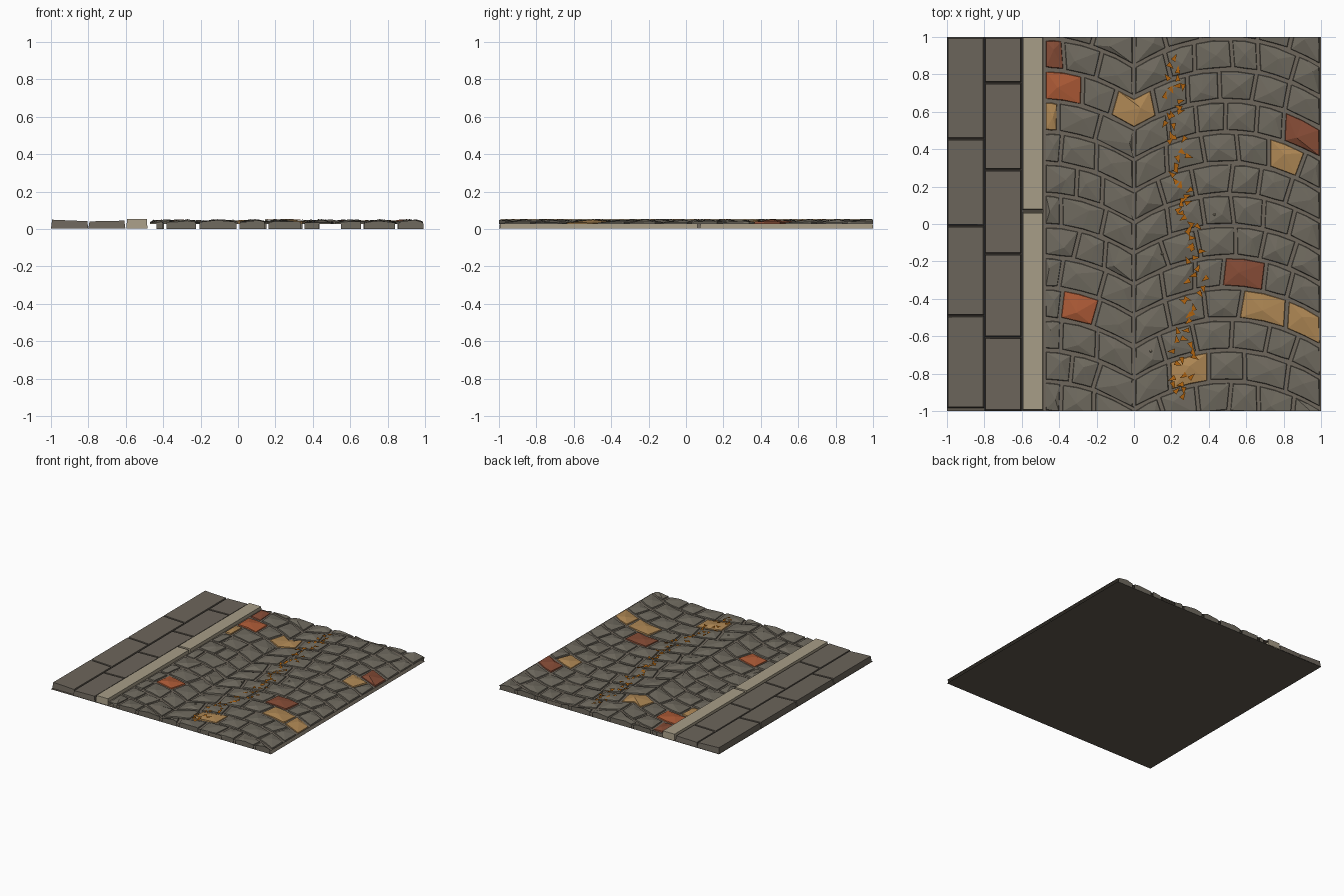
import bpy, bmesh, math, random
from mathutils import Vector

if "Cube" in bpy.data.objects:
    bpy.data.objects.remove(bpy.data.objects["Cube"])

random.seed(7)


def mat(name, r, g, b):
    lin = [((c / 255 + 0.055) / 1.055) ** 2.4 for c in (r, g, b)]
    m = bpy.data.materials.new(name)
    m.diffuse_color = (*lin, 1)
    m.use_nodes = True
    m.node_tree.nodes["Principled BSDF"].inputs["Base Color"].default_value = m.diffuse_color
    return m


BASE = mat("dark base", 95, 88, 78)
SLAB = mat("pavement grey", 108, 101, 91)
CURB = mat("curb stone", 167, 157, 135)
GROUT = mat("grout", 111, 103, 92)
STONE = mat("cobble grey", 111, 106, 95)
RED = mat("brick red", 172, 90, 54)
DRED = mat("dark brick", 134, 76, 54)
GOLD = mat("sandstone", 174, 135, 84)
LEAF = mat("dry leaf", 176, 100, 16)


def finish(bm, name, mats):
    me = bpy.data.meshes.new(name)
    bm.to_mesh(me)
    bm.free()
    for m in mats:
        me.materials.append(m)
    ob = bpy.data.objects.new(name, me)
    bpy.context.collection.objects.link(ob)
    return ob


def block(bm, x0, x1, y0, y1, za, zb, inset):
    """Bevelled block on the base, top height za at x0 and zb at x1, open below."""
    i = inset
    lo = [bm.verts.new(p) for p in ((x0, y0, 0.002), (x1, y0, 0.002), (x1, y1, 0.002), (x0, y1, 0.002))]
    hi = [bm.verts.new(p) for p in ((x0 + i, y0 + i, za), (x1 - i, y0 + i, zb),
                                    (x1 - i, y1 - i, zb), (x0 + i, y1 - i, za))]
    bm.faces.new(hi)
    for k in range(4):
        n = (k + 1) % 4
        bm.faces.new((lo[k], lo[n], hi[n], hi[k]))


# base sheet, seen from below and in the paving joints
bm = bmesh.new()
bm.faces.new([bm.verts.new(p) for p in ((-1, -1, 0), (-1, 1, 0), (1, 1, 0), (1, -1, 0))])
finish(bm, "base", [BASE])

# two columns of pavement slabs
bm = bmesh.new()
for x0, x1, za, zb, seams in (
        (-1, -0.8, 0.05, 0.042, (-1, -0.985, -0.49, -0.01, 0.455, 1)),
        (-0.8, -0.602, 0.041, 0.045, (-1, -0.605, -0.16, 0.29, 0.755, 1))):
    for y0, y1 in zip(seams, seams[1:]):
        if y1 - y0 > 0.05:
            block(bm, x0, x1, y0 + 0.001, y1 - 0.001, za, zb, 0.006)
finish(bm, "pavement_slabs", [SLAB])

# curb stones
bm = bmesh.new()
for y0, y1 in ((-0.995, 0.063), (0.075, 1)):
    block(bm, -0.597, -0.484, y0, y1, 0.055, 0.055, 0.004)
finish(bm, "curb", [CURB])

# grout sheet under the cobbles
ZG = 0.029
bm = bmesh.new()
bm.faces.new([bm.verts.new(p) for p in ((-0.486, -1, ZG), (1, -1, ZG), (1, 1, ZG), (-0.486, 1, ZG))])
finish(bm, "grout_bed", [GROUT])


# cobbles: arched rows, crests at x = -0.5 and 0.5, valley at x = 0
def arch(k, x):
    u = (abs(x) - 0.5) / 0.5
    return 0.01 + k / 6 + 0.15 * (1 - u * u)


COLOURS = [STONE, RED, DRED, GOLD]
SPECIAL = {  # row: (x from, x to, colour index)
    4: [(-0.48, -0.375, 2)], 3: [(-0.48, -0.275, 1), (-0.11, 0.11, 3)],
    2: [(-0.48, -0.405, 3), (0.8, 1, 2)], 1: [(0.72, 0.895, 3)],
    -3: [(0.475, 0.7, 2)],
    -4: [(-0.39, -0.2, 1), (0.57, 0.815, 3), (0.815, 1, 3)],
    -6: [(0.19, 0.4, 3)]}


def split(a, b):
    """Random stone widths filling the stretch a to b."""
    n = max(1, round((b - a) / 0.175))
    w = [random.uniform(0.8, 1.2) for _ in range(n)]
    out, x = [], a
    for v in w:
        out.append((x, x + (b - a) * v / sum(w), 0))
        x = out[-1][1]
    return out


def row_stones(k):
    spec = SPECIAL.get(k, [])
    cuts = sorted({-0.48, 0.0, 1.0} | {e for s in spec for e in s[:2]})
    if any(s[0] < 0 < s[1] for s in spec):
        cuts.remove(0.0)
    # a short first stone shifts the joints in every other row
    if k % 2 and not any(s[0] < -0.3 for s in spec):
        cuts.insert(1, -0.39)
    stones = []
    for a, b in zip(cuts, cuts[1:]):
        hit = [s for s in spec if abs(s[0] - a) < 1e-6]
        stones += hit if hit else split(a, b)
    return stones


def cobble(bm, k, x0, x1, col, leans):
    g = 0.009
    xm = 0.0 if x0 < 0 < x1 else (x0 + x1) / 2
    l0, l1 = leans
    pts = []
    for row, xs, dy in ((k, (x0 - l0 + g, xm, x1 - l1 - g), g), (k + 1, (x1 + l1 - g, xm, x0 + l0 + g), -g)):
        for x in xs:
            x = min(max(x, -0.478), 0.999)
            j = random.uniform(0, 0.006) * (1 if dy > 0 else -1)
            pts.append(Vector((x, arch(row, x) + dy + j * (x != xm), ZG - 0.001)))
    c = sum(pts, Vector()) / 6
    apex = c + Vector((random.uniform(-0.22, 0.22) * (x1 - x0), random.uniform(-0.03, 0.03), 0))
    apex.z = random.uniform(0.047, 0.053)
    low = [bm.verts.new(p) for p in pts]
    rim = []
    for p in pts:
        q = p + (c - p).normalized() * 0.004
        q.z = random.uniform(0.033, 0.04)
        rim.append(bm.verts.new(q))
    top = bm.verts.new(apex)
    for i in range(6):
        n = (i + 1) % 6
        for f in ((low[i], low[n], rim[n], rim[i]), (rim[i], rim[n], top)):
            bm.faces.new(f).material_index = col


bm = bmesh.new()
for k in range(-7, 6):
    stones = row_stones(k)
    lean = [0.0]
    for s in stones[:-1]:
        slope = -0.3 * (abs(s[1]) - 0.5) * 4 * (1 if s[1] > 0 else -1)
        lean.append(0 if abs(s[1]) < 0.01 else -0.03 * slope + random.uniform(-0.01, 0.01))
    lean.append(0.0)
    for i, (a, b, col) in enumerate(stones):
        cobble(bm, k, a, b, col, lean[i:i + 2])
# trim at the tile ends and drop walls from the cut stones
for s in (-1, 1):
    r = bmesh.ops.bisect_plane(bm, geom=bm.verts[:] + bm.edges[:] + bm.faces[:], dist=1e-6,
                               plane_co=(0, s, 0), plane_no=(0, s, 0), clear_outer=True)
    edges = [e for e in r["geom_cut"] if isinstance(e, bmesh.types.BMEdge)]
    if edges:
        ext = bmesh.ops.extrude_edge_only(bm, edges=edges)
        for v in ext["geom"]:
            if isinstance(v, bmesh.types.BMVert):
                v.co.z = 0
bm.normal_update()
for f in bm.faces:
    c = f.calc_center_median()
    if abs(f.normal.y) > 0.99 and abs(c.y) > 0.999:
        if f.normal.y * c.y < 0:
            f.normal_flip()
    elif f.normal.z < 0:
        f.normal_flip()
finish(bm, "cobbles", COLOURS)

# dry leaves drifting along a winding line
PATH = [(0.22, -0.92), (0.28, -0.8), (0.25, -0.65), (0.31, -0.46), (0.35, -0.3), (0.32, -0.1),
        (0.28, 0.05), (0.26, 0.2), (0.23, 0.4), (0.22, 0.55), (0.21, 0.72), (0.21, 0.88)]
bm = bmesh.new()
for n in range(76):
    t = (n + random.random()) / 76 * (len(PATH) - 1.001)
    i = int(t)
    (ax, ay), (bx, by) = PATH[i], PATH[i + 1]
    x = ax + (bx - ax) * (t - i) + random.uniform(-0.06, 0.06)
    y = ay + (by - ay) * (t - i) + random.uniform(-0.02, 0.02)
    a = random.uniform(0, math.tau)
    vs = []
    for da, r in ((0, 0.028), (2.3, 0.02), (3.9, 0.02)):
        vs.append(bm.verts.new((x + r * math.cos(a + da), y + r * math.sin(a + da),
                                random.uniform(0.05, 0.055))))
    bm.faces.new(vs)
finish(bm, "leaves", [LEAF])

# a few loose pebbles
bm = bmesh.new()
for x, y in ((0.43, 0.05), (0.15, -0.16), (0.09, -0.68)):
    r = bmesh.ops.create_icosphere(bm, subdivisions=1, radius=0.008)
    bmesh.ops.translate(bm, verts=r["verts"], vec=(x, y, 0.046))
finish(bm, "pebbles", [CURB])
